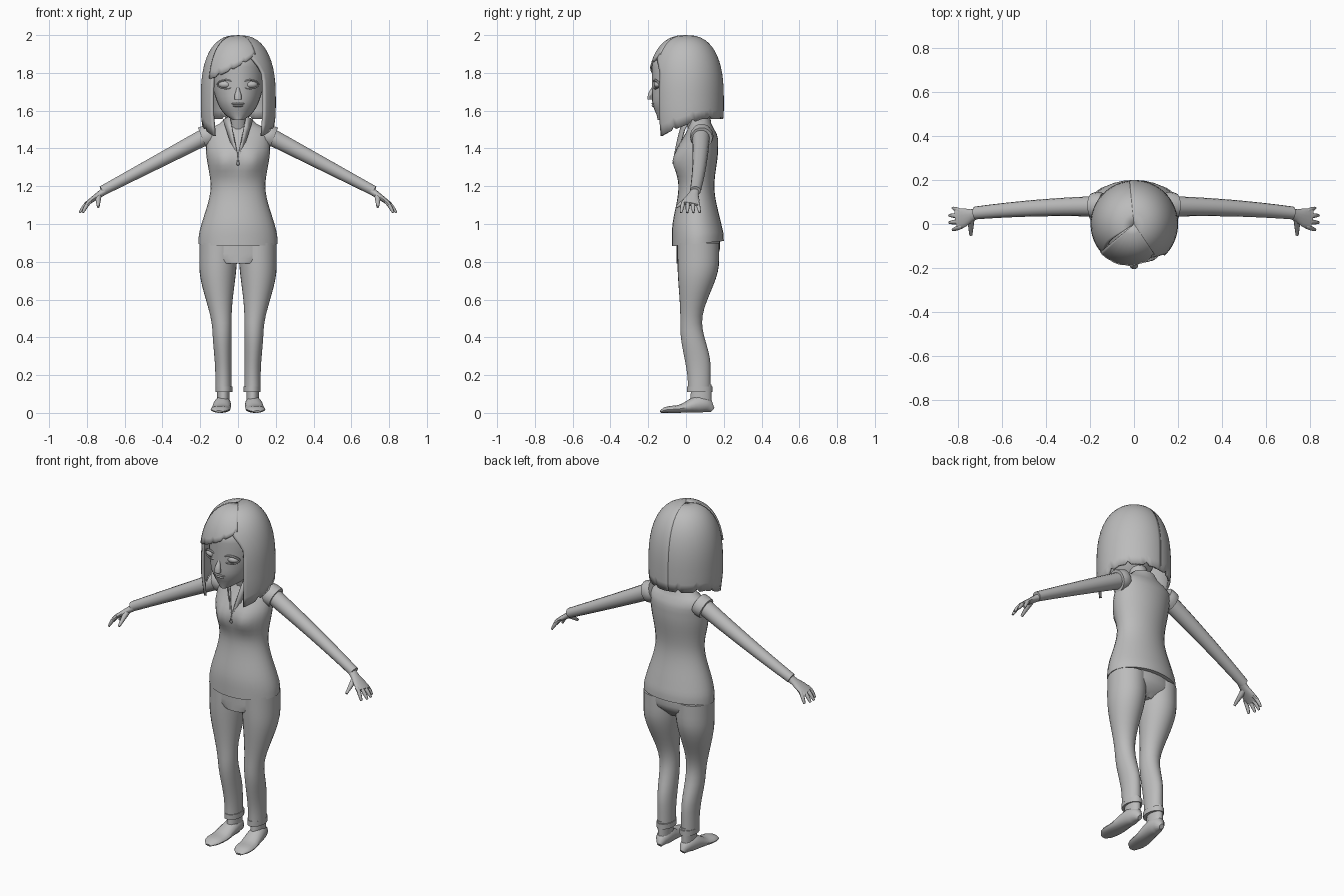
import bpy, bmesh, math
from math import sin, cos, pi, sqrt
from mathutils import Vector

if "Cube" in bpy.data.objects:
    bpy.data.objects.remove(bpy.data.objects["Cube"])

GREY = (.5, .5, .5, 1)
mat = bpy.data.materials.new("plain grey")
mat.use_nodes = True
mat.diffuse_color = GREY
mat.node_tree.nodes["Principled BSDF"].inputs["Base Color"].default_value = GREY


def finish(name, bm, mirror=False, thickness=0):
    """Turn a mesh into a named, smooth shaded object."""
    bmesh.ops.remove_doubles(bm, verts=bm.verts, dist=.0002)
    bmesh.ops.recalc_face_normals(bm, faces=bm.faces)
    mesh = bpy.data.meshes.new(name)
    bm.to_mesh(mesh)
    bm.free()
    mesh.materials.append(mat)
    part = bpy.data.objects.new(name, mesh)
    bpy.context.collection.objects.link(part)
    if thickness:
        part.modifiers.new("thickness", "SOLIDIFY").thickness = thickness
    if mirror:
        part.modifiers.new("mirror", "MIRROR").use_mirror_merge = False
    bpy.ops.object.select_all(action="DESELECT")
    part.select_set(True)
    bpy.context.view_layer.objects.active = part
    bpy.ops.object.shade_smooth_by_angle(angle=math.radians(45))


def skin(rows, closed=True):
    """Join rows of points with quads; closed rows also get end caps."""
    bm = bmesh.new()
    rows = [[bm.verts.new(point) for point in row] for row in rows]
    count = len(rows[0])
    for lower, upper in zip(rows, rows[1:]):
        for i in range(count if closed else count - 1):
            j = (i + 1) % count
            bm.faces.new((lower[i], lower[j], upper[j], upper[i]))
    if closed:
        bm.faces.new(rows[0])
        bm.faces.new(rows[-1])
    return bm


def ease(value, start, end):
    """Smooth step from zero at start to one at end."""
    t = max(0, min(1, (value - start) / (end - start)))
    return t * t * (3 - 2 * t)


def loft(name, bottom, top, rule, steps, mirror=False, shape=None, sides=28):
    """Stack ovals; rule(z) gives the left, right, front and back limits."""
    rows = []
    for step in range(steps + 1):
        z = bottom + (top - bottom) * step / steps
        left, right, front, back = rule(z)
        row = []
        for i in range(sides):
            a = math.tau * i / sides
            point = Vector(((left + right + (right - left) * cos(a)) / 2,
                            (front + back + (back - front) * sin(a)) / 2, z))
            row.append(shape(point) if shape else point)
        rows.append(row)
    finish(name, skin(rows), mirror)


def tube(name, steps, rule, across="y", mirror=True, sides=14):
    """Sweep an oval; rule(t) gives x, y, z, the radius across and the radius upwards."""
    path = [rule(step / steps) for step in range(steps + 1)]
    centres = [Vector(p[:3]) for p in path]
    axis = Vector((across == "x", across == "y", 0))
    rows = []
    for i, (centre, (*_, wide, high)) in enumerate(zip(centres, path)):
        along = (centres[min(i + 1, steps)] - centres[max(i - 1, 0)]).normalized()
        side = (axis - along * axis.dot(along)).normalized()
        rise = along.cross(side)
        angles = [math.tau * k / sides for k in range(sides)]
        rows.append([centre + side * wide * cos(a) + rise * high * sin(a) for a in angles])
    finish(name, skin(rows), mirror)


def ball(name, centre, size, mirror=False):
    bm = bmesh.new()
    bmesh.ops.create_uvsphere(bm, u_segments=16, v_segments=10, radius=1)
    bmesh.ops.scale(bm, vec=size, verts=bm.verts)
    bmesh.ops.translate(bm, vec=centre, verts=bm.verts)
    finish(name, bm, mirror)


# Sleeveless top: narrow waist, flared slanted hem, bust and sloping shoulders
def top_rule(z):
    half = .145 + .065 * ease(z, 1.2, .9) + .025 * ease(z, 1.2, 1.4)
    half *= 1 - .6 * ease(z, 1.48, 1.56)
    front = -.04 - .035 * ease(z, 1.2, .95) - .02 * ease(z, 1.2, 1.33) + .08 * ease(z, 1.35, 1.55)
    back = .15 + .05 * ease(z, 1.2, .9) + .02 * ease(z, 1.2, 1.4) - .04 * ease(z, 1.45, 1.55)
    return -half, half, front, back


def top_shape(point):
    if point.y < 0:
        sideways, upwards = (abs(point.x) - .075) / .045, (point.z - 1.33) / .06
        point.y -= .022 * math.exp(-sideways ** 2 - upwards ** 2)
    point.z += .1 * point.y * ease(point.z, 1, .9)
    return point


def lapel_row(width):
    row = []
    for step in range(6):
        t = step / 5
        row.append(((.045 + width) * (1 - t), width / 2 - .072 * t ** .6, 1.57 - .25 * t - width / 2))
    return row


loft("top", .89, 1.56, top_rule, 24, shape=top_shape)
tube("armhole_trim", 4, lambda t: (.14 + .05 * t, .083, 1.475 - .02 * t, .057 + .006 * sin(pi * t), .06))
finish("collar_lapel", skin([lapel_row(0), lapel_row(.035)], closed=False), mirror=True, thickness=.008)


# Trousers with rolled cuffs
def seat_rule(z):
    half = .1 + .1 * ease(z, .78, .83)
    return -half, half, -.05, .12 + .06 * ease(z, .78, .86)


def leg_rule(z):
    inner = .034 - .03 * ease(z, .5, .85)
    outer = .12 + .015 * ease(z, .2, .45) + .07 * ease(z, .42, .78)
    front = .01 - .04 * ease(z, .15, .45) - .015 * ease(z, .5, .8)
    back = .13 - .045 * ease(z, .25, .48) + .09 * ease(z, .48, .8)
    return inner, outer, front, back


loft("trouser_seat", .79, .95, seat_rule, 6)
loft("trouser_leg", .13, .9, leg_rule, 20, mirror=True)
loft("trouser_cuff", .11, .14, lambda z: (.03, .12, .005, .14), 1, mirror=True)

# Ankles and feet
loft("ankle", .03, .15, lambda z: (.045, .11, .015 + .1 * z, .135), 3, mirror=True)


def foot_rule(t):
    rounding = sqrt(1 - .9 * (2 * t - 1) ** 4)
    height = (.02 + .028 * ease(t, .7, .2)) * rounding
    return .075 + .025 * t, .14 - .275 * t, height, (.042 + .015 * t) * rounding, height


tube("foot", 12, foot_rule, across="x")

# Arms and hands
tube("arm", 8, lambda t: (.15 + .57 * t, .08 - .03 * t * t, 1.475 - .3 * t, .047 - .018 * t, .047 - .02 * t))
tube("palm", 6, lambda t: (.7 + .105 * t, .05 - .03 * t, 1.18 - .075 * t,
                           .025 + .02 * ease(t, .2, .8), .021 - .01 * t))
for number, finger in enumerate(("index", "middle", "ring", "little")):
    spread = number - 1.5
    length = .06 - .008 * spread ** 2
    tube(finger + "_finger", 5, lambda t: (
        .78 + length * t, .023 + spread * (.022 + .011 * t), 1.12 - .06 * t ** 1.5,
        .011 - .005 * t ** 4, .011 - .005 * t ** 4), sides=8)
tube("thumb", 4, lambda t: (.74, .03 - .08 * t, 1.15 - .06 * t, .018 - .011 * t, .018 - .011 * t),
     across="x", sides=8)


# Neck and head, an egg with a flatter face
def head_rule(z):
    height = (z - 1.79) / (.175 if z > 1.79 else .245)
    dome = sqrt(1 - height ** 2)
    front = -.15 - .03 * ease(z, 1.55, 1.65) + .1 * ease(z, 1.85, 1.97)
    return -.137 * dome, .137 * dome, front, .25 * dome - .1


tube("neck", 4, lambda t: (0, .07 - .05 * t, 1.47 + .17 * t, .05, .05), across="x", mirror=False)
loft("head", 1.55, 1.96, head_rule, 16)

# Facial features
tube("nose", 6, lambda t: (0, -.165 - .025 * ease(t, 0, .8), 1.74 - .08 * t, .009 + .01 * ease(t, .3, .8),
                           .009 + .006 * t), across="x", mirror=False, sides=10)
ball("eyeball", (.066, -.144, 1.738), (.038, .026, .021), mirror=True)
for lid, lift, radius in (("upper_eyelid", .024, .006), ("lower_eyelid", -.022, .004)):
    tube(lid, 8, lambda t: (.066 + .043 * cos(pi * t), -.15 - .015 * sin(pi * t) + .012 * cos(pi * t),
                            1.738 + lift * sin(pi * t), radius, radius), sides=6)
ball("upper_lip", (0, -.171, 1.637), (.035, .012, .006))
ball("lower_lip", (0, -.169, 1.626), (.028, .013, .007))


# Hair panels wrapped round the head, angles measured from the front towards +x
def hair_radius(z):
    height = max(0, min(1, (z - 1.66) / .34))
    return (1 - height ** 2.5) ** .4 - .07 * ease(z, 1.6, 1.45)


def hair(name, start, end, edge, scale, sweep=0, columns=28, rows=16):
    """Hang a panel from the crown; sweep moves its first side at the parting."""
    grid = []
    for r in range(rows + 1):
        row = []
        for c in range(columns + 1):
            u = c / columns
            z = 2 - (2 - edge(u)) * (r / rows) ** 1.7
            first = start - sweep * ease(z, 1.78, 1.98)
            a = math.radians(first + (end - first) * u)
            reach = .2 * scale * hair_radius(z)
            row.append((reach * sin(a), -reach * cos(a), z))
        grid.append(row)
    finish(name, skin(grid, closed=False), thickness=.014)


def bob_edge(u):
    notch = .018 if int(u * 28) % 6 == 5 else 0
    return 1.465 + .09 * min(1, u * 2) + notch


def fringe_edge(u):
    notch = .012 if int(u * 20) % 5 == 4 else 0
    return 1.77 + .13 * u ** 1.3 + notch


hair("left_hair", 44, 186, bob_edge, 1, sweep=38)
hair("right_hair", -44, -182, bob_edge, .985, sweep=12)
hair("fringe", -50, 34, fringe_edge, 1.03, columns=20, rows=10)
